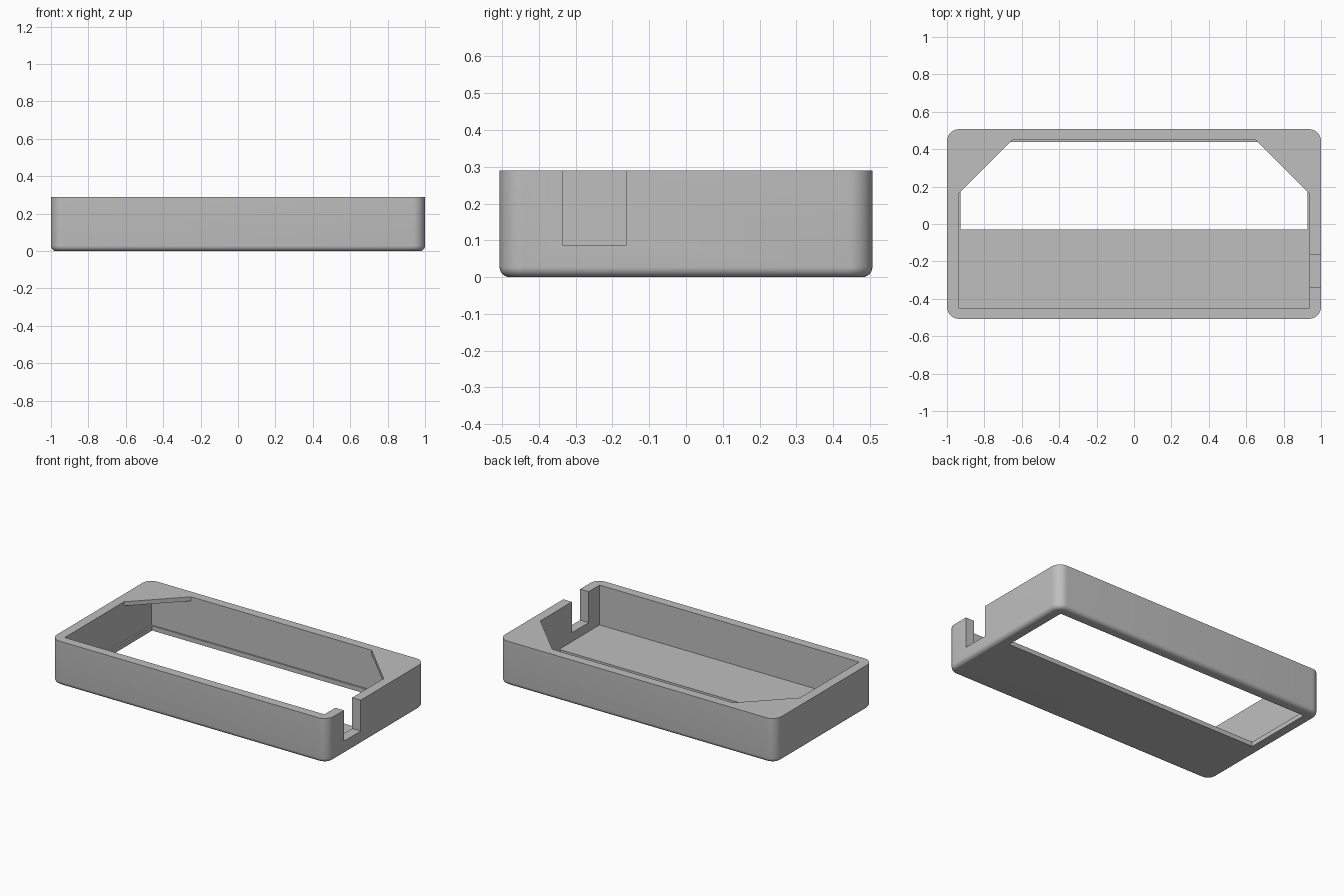
import bpy
import bmesh

if "Cube" in bpy.data.objects:
    bpy.data.objects.remove(bpy.data.objects["Cube"], do_unlink=True)

HALF_X, HALF_Y, HEIGHT = 1.0, 0.507, 0.29
IN_X, IN_Y = 0.938, 0.448
FLOOR, GUSSET = 0.03, 0.027

grey = bpy.data.materials.new("light grey plastic")
grey.use_nodes = True
grey.diffuse_color = (0.52, 0.52, 0.52, 1)
grey.node_tree.nodes["Principled BSDF"].inputs["Base Color"].default_value = grey.diffuse_color


def prism(name, outline, z0, z1):
    """Upright prism over a counter-clockwise outline."""
    bm = bmesh.new()
    base = bm.faces.new([bm.verts.new((x, y, z0)) for x, y in outline])
    top = bmesh.ops.extrude_face_region(bm, geom=[base])["geom"]
    verts = [v for v in top if isinstance(v, bmesh.types.BMVert)]
    bmesh.ops.translate(bm, verts=verts, vec=(0, 0, z1 - z0))
    bmesh.ops.recalc_face_normals(bm, faces=bm.faces)
    mesh = bpy.data.meshes.new(name)
    bm.to_mesh(mesh)
    bm.free()
    mesh.materials.append(grey)
    obj = bpy.data.objects.new(name, mesh)
    bpy.context.collection.objects.link(obj)
    return obj


def rect(x0, x1, y0, y1):
    return [(x0, y0), (x1, y0), (x1, y1), (x0, y1)]


def cut(target, cutter):
    """Subtract the cutter, apply, and discard it."""
    cutter.hide_render = True
    bpy.context.view_layer.objects.active = target
    mod = target.modifiers.new("cut", "BOOLEAN")
    mod.operation, mod.solver, mod.object = "DIFFERENCE", "EXACT", cutter
    bpy.ops.object.modifier_apply(modifier=mod.name)
    bpy.data.objects.remove(cutter, do_unlink=True)


# Outer block: rounded upright corners, then a softer bottom rim
case = prism("case_shell", rect(-HALF_X, HALF_X, -HALF_Y, HALF_Y), 0, HEIGHT)
bm = bmesh.new()
bm.from_mesh(case.data)
upright = [e for e in bm.edges if abs(e.verts[0].co.z - e.verts[1].co.z) > 0.1]
bmesh.ops.bevel(bm, geom=upright, offset=0.065, segments=10, profile=0.5, affect="EDGES")
rim = [e for e in bm.edges if all(v.co.z < 0.001 for v in e.verts)]
bmesh.ops.bevel(bm, geom=rim, offset=0.028, segments=6, profile=0.5, affect="EDGES")
bm.to_mesh(case.data)
bm.free()

# Cavity below the corner gussets
cut(case, prism("cavity_cutter", rect(-IN_X, IN_X, -IN_Y, IN_Y), FLOOR, HEIGHT - GUSSET))

# Top mouth with the two back corners left filled
mouth = [(-IN_X, -IN_Y), (IN_X, -IN_Y), (IN_X, 0.163),
         (0.652, IN_Y), (-0.652, IN_Y), (-IN_X, 0.163)]
cut(case, prism("mouth_cutter", mouth, HEIGHT - GUSSET - 0.02, HEIGHT + 0.1))

# Window through the back half of the floor
cut(case, prism("window_cutter", rect(-0.927, 0.927, -0.03, 0.438), -0.1, 0.1))

# Cable notch in the left wall
cut(case, prism("notch_cutter", rect(0.9, 1.1, -0.336, -0.162), 0.088, HEIGHT + 0.1))

bpy.ops.object.select_all(action="DESELECT")
case.select_set(True)
bpy.context.view_layer.objects.active = case
bpy.ops.object.shade_smooth_by_angle(angle=0.5)
